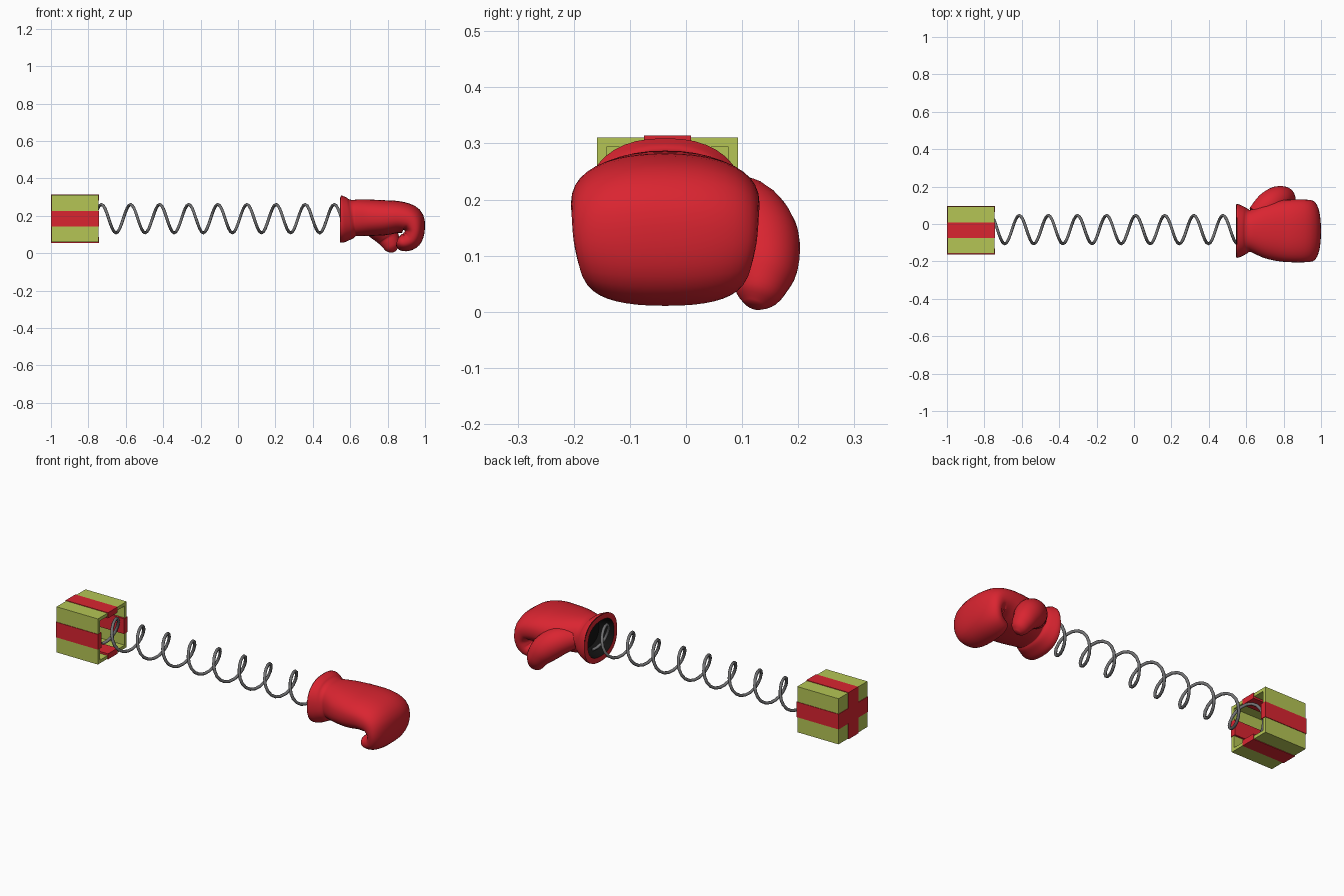
import bpy, bmesh, math
from mathutils import Vector

if "Cube" in bpy.data.objects:
    bpy.data.objects.remove(bpy.data.objects["Cube"])


def material(name, rgb):
    m = bpy.data.materials.new(name)
    m.diffuse_color = (*rgb, 1)
    m.use_nodes = True
    m.node_tree.nodes["Principled BSDF"].inputs["Base Color"].default_value = m.diffuse_color
    return m


RED = material("red", (0.70, 0.018, 0.03))
GREEN = material("lime green", (0.46, 0.56, 0.09))
GREY = material("steel grey", (0.17, 0.17, 0.175))
BLACK = material("black lining", (0.006, 0.006, 0.006))
CY, CZ = -0.033, 0.185          # axis of box and spring


def finish(name, bm, *mats):
    bmesh.ops.recalc_face_normals(bm, faces=bm.faces)
    me = bpy.data.meshes.new(name)
    bm.to_mesh(me)
    bm.free()
    ob = bpy.data.objects.new(name, me)
    bpy.context.collection.objects.link(ob)
    for m in mats:
        me.materials.append(m)
    return ob


def smooth(ob, angle=50):
    bpy.ops.object.select_all(action='DESELECT')
    ob.select_set(True)
    bpy.context.view_layer.objects.active = ob
    bpy.ops.object.shade_smooth_by_angle(angle=math.radians(angle))


def add_block(bm, lo, hi):
    lo, hi = Vector(lo), Vector(hi)
    vs = bmesh.ops.create_cube(bm, size=1)['verts']
    for v in vs:
        v.co = (lo + hi) / 2 + Vector(a * b for a, b in zip(v.co, hi - lo))


def catmull(a, b, c, d, t):
    return [0.5 * (2*q + (r - p)*t + (2*p - 5*q + 4*r - s)*t*t + (3*q - p - 3*r + s)*t**3)
            for p, q, r, s in zip(a, b, c, d)]


def loft(stations, steps, n=2.0, sides=32, cap_start=False):
    """Tube through (x, y, z, half_thickness, half_width) stations, closed at its end."""
    rows = []
    last = len(stations) - 1
    for i in range(last):
        pts = [stations[min(max(i + k, 0), last)] for k in (-1, 0, 1, 2)]
        rows += [catmull(*pts, s / steps) for s in range(steps)]
    rows.append(list(stations[-1]))
    bm = bmesh.new()
    rings = []
    for i, row in enumerate(rows):
        c = Vector(row[:3])
        t = Vector(rows[min(i + 1, len(rows) - 1)][:3]) - Vector(rows[max(i - 1, 0)][:3])
        if steps == 1 or t.length < 1e-6:
            t = Vector((1, 0, 0))
        t.normalize()
        side = Vector((0, 1, 0))
        side = (side - t * side.dot(t)).normalized()
        up = t.cross(side)
        ring = []
        for k in range(sides):
            a = 2 * math.pi * k / sides
            ca, sa = math.cos(a), math.sin(a)
            u = math.copysign(abs(ca) ** (2 / n), ca) * row[4]
            w = math.copysign(abs(sa) ** (2 / n), sa) * row[3]
            ring.append(bm.verts.new(c + side * u + up * w))
        rings.append(ring)
    for r0, r1 in zip(rings, rings[1:]):
        for k in range(sides):
            j = (k + 1) % sides
            bm.faces.new((r0[k], r0[j], r1[j], r1[k]))
    bm.faces.new(rings[-1])
    if cap_start:
        bm.faces.new(rings[0])
    return bm


# Gift box: hollow, open towards +x
W, H = 0.025, 0.126             # wall thickness, half size
X0, X1, E = -0.997, -0.745, 0.003
bm = bmesh.new()
add_block(bm, (X0, CY - H, CZ - H), (X1, CY + H, CZ + H))
bm.faces.ensure_lookup_table()
mouth = max(bm.faces, key=lambda f: f.calc_center_median().x)
bmesh.ops.inset_region(bm, faces=[mouth], thickness=W)
floor = bmesh.ops.extrude_discrete_faces(bm, faces=[mouth])['faces'][0]
bmesh.ops.translate(bm, verts=floor.verts, vec=(X0 + W - X1, 0, 0))
finish("gift_box", bm, GREEN)

# Ribbons: U-shaped bands that wrap the walls, rim and back
B = 0.042
for name, axis in (("side_ribbon", 1), ("top_ribbon", 2)):
    bm = bmesh.new()
    mid = (0, CY, CZ)
    other = 3 - axis
    spans = [(X0 - E, X1 + E, s * (H + E), s * (H - W - E)) for s in (-1, 1)]
    spans.append((X0 - E, X0 + W + E, -H, H))
    for xa, xb, p, q in spans:
        lo, hi = [xa, 0, 0], [xb, 0, 0]
        lo[axis], hi[axis] = mid[axis] + min(p, q), mid[axis] + max(p, q)
        lo[other], hi[other] = mid[other] - B, mid[other] + B
        add_block(bm, lo, hi)
    finish(name, bm, RED)

# Coil spring: nine turns
cu = bpy.data.curves.new("spring", 'CURVE')
cu.dimensions = '3D'
cu.bevel_depth = 0.008
cu.bevel_resolution = 2
cu.use_fill_caps = True
sp = cu.splines.new('POLY')
N, PITCH, R = 16, 0.1556, 0.076
sp.points.add(9 * N)
for i, p in enumerate(sp.points):
    turn = i / N - 0.5
    a = 2 * math.pi * turn
    p.co = (-0.73 + PITCH * turn, CY + 0.003 - R * math.sin(a), CZ + R * math.cos(a), 1)
cu.materials.append(GREY)
spring = bpy.data.objects.new("spring", cu)
bpy.context.collection.objects.link(spring)
for s in cu.splines:
    s.use_smooth = True

# Glove: cuff, hand and fingers curled under
GY = -0.037
glove = [
    (0.547, GY, 0.183, 0.126, 0.143), (0.562, GY, 0.183, 0.125, 0.142),
    (0.595, GY, 0.185, 0.111, 0.126), (0.618, GY, 0.188, 0.098, 0.112),
    (0.640, GY, 0.189, 0.098, 0.120), (0.700, GY, 0.190, 0.097, 0.146),
    (0.780, GY, 0.190, 0.094, 0.163), (0.860, GY, 0.193, 0.085, 0.168),
    (0.922, GY, 0.175, 0.077, 0.167), (0.945, GY, 0.125, 0.054, 0.163),
    (0.930, GY, 0.078, 0.053, 0.152), (0.893, GY, 0.060, 0.050, 0.138),
    (0.866, GY, 0.064, 0.041, 0.125), (0.852, GY, 0.069, 0.022, 0.100),
]
smooth(finish("glove_hand", loft(glove, 4, n=2.35, sides=40), RED))

# Cuff rim in red, running into a black lining
rim = [(0.547, GY, 0.183, 0.126, 0.143), (0.545, GY, 0.183, 0.098, 0.114),
       (0.590, GY, 0.185, 0.092, 0.106), (0.625, GY, 0.188, 0.080, 0.095)]
lining = finish("cuff_lining", loft(rim, 1, n=2.35, sides=40), RED, BLACK)
for f in lining.data.polygons:
    f.material_index = 0 if f.center.x < 0.55 else 1
lining.data.flip_normals()
smooth(lining)

# Thumb: drooping on the +y side
thumb = [
    (0.655, 0.045, 0.187, 0.055, 0.055), (0.715, 0.095, 0.170, 0.073, 0.073),
    (0.765, 0.128, 0.132, 0.073, 0.073), (0.798, 0.140, 0.090, 0.062, 0.062),
    (0.815, 0.134, 0.056, 0.051, 0.052), (0.826, 0.126, 0.027, 0.038, 0.038),
    (0.833, 0.121, 0.011, 0.016, 0.016),
]
smooth(finish("glove_thumb", loft(thumb, 4, sides=28, cap_start=True), RED))
